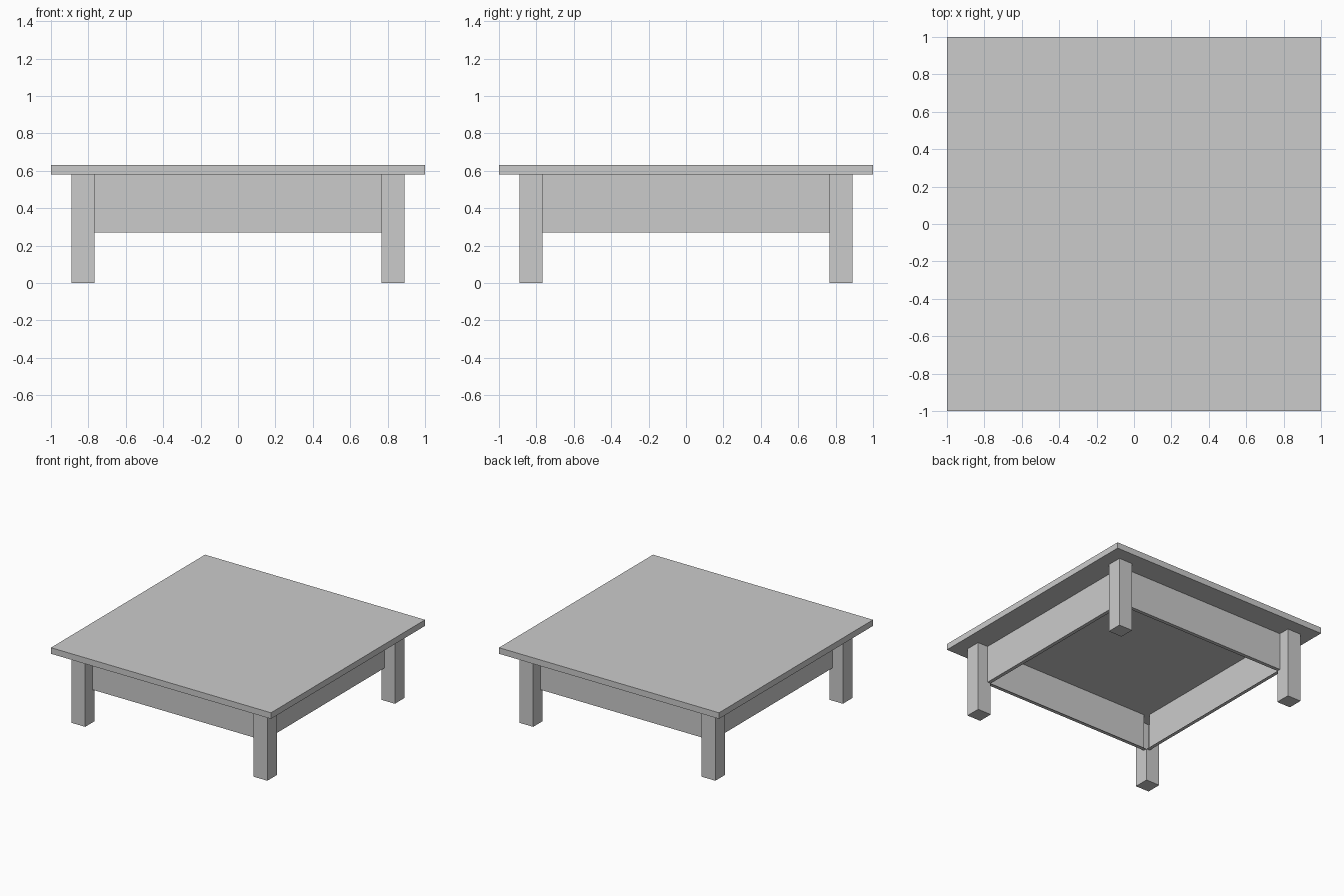
import bpy, bmesh

if "Cube" in bpy.data.objects:
    bpy.data.objects.remove(bpy.data.objects["Cube"])

LEG_IN, LEG_OUT = 0.766, 0.89      # leg faces, measured from the centre
LIP_IN, RAIL_OUT = 0.767, 0.797    # apron bottom lip and outer face
RAIL_Z, TOP_Z, HEIGHT = 0.27, 0.58, 0.63


def finish(name, bm):
    bmesh.ops.recalc_face_normals(bm, faces=bm.faces)
    mesh = bpy.data.meshes.new(name)
    bm.to_mesh(mesh)
    bm.free()
    ob = bpy.data.objects.new(name, mesh)
    bpy.context.collection.objects.link(ob)
    return ob


def table_top():
    bm = bmesh.new()
    bmesh.ops.create_cube(bm, size=2)
    for v in bm.verts:
        v.co.z = TOP_Z if v.co.z < 0 else HEIGHT
    finish("table_top", bm)


def leg(name, sx, sy):
    bm = bmesh.new()
    a, b, r = LEG_IN, LEG_OUT, RAIL_OUT
    # plan outline, starting at the inner corner
    plan = [(a, a), (r, a), (b, a), (b, b), (a, b), (a, r)]
    rings = [[bm.verts.new((x * sx, y * sy, z)) for x, y in plan]
             for z in (0, RAIL_Z, TOP_Z)]
    bm.faces.new(rings[0])
    for level in range(2):
        lower, upper = rings[level], rings[level + 1]
        for i in range(6):
            # the inner corner is open behind the aprons
            if level == 1 and i in (0, 5):
                continue
            j = (i + 1) % 6
            bm.faces.new((lower[i], lower[j], upper[j], upper[i]))
    loose = [v for v in bm.verts if not v.link_faces]
    bmesh.ops.delete(bm, geom=loose, context='VERTS')
    finish(name, bm)


def apron(name, quarter):
    # thin L section: outer face and bottom lip, no back face
    bm = bmesh.new()
    section = [(RAIL_OUT, TOP_Z), (RAIL_OUT, RAIL_Z), (LIP_IN, RAIL_Z)]
    ends = [[bm.verts.new((x, -d, z)) for d, z in section]
            for x in (-LEG_IN, LEG_IN)]
    for i in range(2):
        bm.faces.new((ends[0][i], ends[0][i + 1], ends[1][i + 1], ends[1][i]))
    for v in bm.verts:
        for _ in range(quarter):
            v.co.x, v.co.y = -v.co.y, v.co.x
    finish(name, bm)


table_top()

# Legs
for sx, side in ((-1, "left"), (1, "right")):
    for sy, end in ((-1, "front"), (1, "back")):
        leg(f"{end}_{side}_leg", sx, sy)

# Aprons between the legs
for quarter, side in enumerate(("front", "right", "back", "left")):
    apron(f"{side}_apron", quarter)
